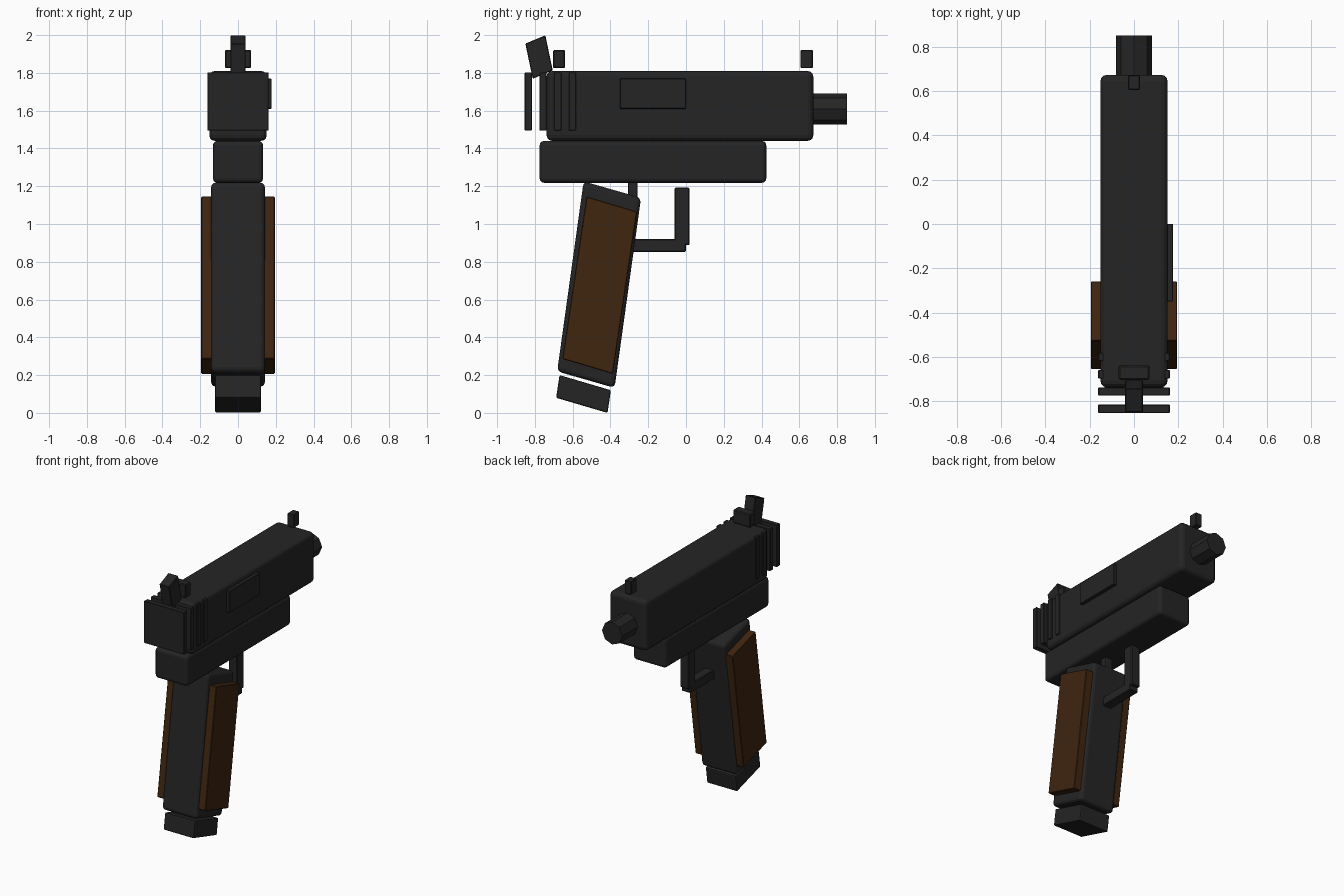
import bpy
import bmesh
from math import radians
from mathutils import Matrix, Vector

cube = bpy.data.objects.get("Cube")
if cube:
    bpy.data.objects.remove(cube, do_unlink=True)


def make_material(name, rgb):
    mat = bpy.data.materials.new(name)
    mat.use_nodes = True
    mat.diffuse_color = (*rgb, 1)
    mat.node_tree.nodes["Principled BSDF"].inputs["Base Color"].default_value = (*rgb, 1)
    return mat


STEEL = make_material("dark steel", (0.018, 0.018, 0.018))
WOOD = make_material("brown wood", (0.05, 0.019, 0.005))


def finish(name, bm, mat, bevel=0.0, segments=3):
    """Turn a bmesh into an object with one material and rounded edges."""
    bmesh.ops.recalc_face_normals(bm, faces=bm.faces)
    mesh = bpy.data.meshes.new(name)
    bm.to_mesh(mesh)
    bm.free()
    mesh.materials.append(mat)
    obj = bpy.data.objects.new(name, mesh)
    bpy.context.collection.objects.link(obj)
    if bevel:
        mod = obj.modifiers.new("rounded edges", "BEVEL")
        mod.width = bevel
        mod.segments = segments
        mod.limit_method = "ANGLE"
        mod.angle_limit = radians(40)
    return obj


def slanted(name, x, centre, u, v, mat=STEEL, bevel=0.0, segments=3):
    """Block across x = (low, high) whose side is a parallelogram in y, z."""
    bm = bmesh.new()
    bmesh.ops.create_cube(bm, size=2)
    c, u, v = Vector(centre), Vector(u), Vector(v)
    for vert in bm.verts:
        side = c + u * vert.co.y + v * vert.co.z
        vert.co = (x[0] if vert.co.x < 0 else x[1], side.x, side.y)
    return finish(name, bm, mat, bevel, segments)


def box(name, x, y, z, bevel=0.0, segments=3):
    """Upright block given by its low and high limits."""
    centre = ((y[0] + y[1]) / 2, (z[0] + z[1]) / 2)
    return slanted(name, x, centre, ((y[1] - y[0]) / 2, 0), (0, (z[1] - z[0]) / 2),
                   STEEL, bevel, segments)


# Slide and frame
box("slide", (-0.152, 0.152), (-0.738, 0.674), (1.44, 1.81), 0.03)
box("frame", (-0.133, 0.133), (-0.775, 0.425), (1.218, 1.44), 0.024)
box("ejection_port", (0.14, 0.177), (-0.35, 0), (1.61, 1.77), 0.003, 1)

# Rear grip ribs, evenly spaced plates
for i in range(4):
    y = -0.835 + 0.078 * i
    box(f"slide_rib_{i + 1}", (-0.162, 0.162), (y - 0.019, y + 0.019), (1.495, 1.802), 0.003, 1)

# Octagonal barrel
bm = bmesh.new()
bmesh.ops.create_cone(bm, cap_ends=True, segments=8, radius1=0.082, radius2=0.082, depth=0.35,
                      matrix=Matrix.Translation((0, 0.677, 1.608)) @ Matrix.Rotation(radians(90), 4, "X"))
finish("barrel", bm, STEEL)

# Sights and hammer
box("front_sight", (-0.026, 0.026), (0.606, 0.672), (1.825, 1.922), 0.004, 1)
box("rear_sight", (-0.07, 0.07), (-0.704, -0.64), (1.825, 1.922), 0.006, 1)
slanted("hammer", (-0.04, 0.04), (-0.778, 1.884), (0.053, 0.022), (0.0195, -0.093), STEEL, 0.004, 1)

# Grip, side panels and magazine base
slanted("grip", (-0.142, 0.142), (-0.46, 0.679), (0.152, -0.0435), (0.07, 0.503), STEEL, 0.024)
for name, x in (("right_grip_panel", (-0.195, -0.11)), ("left_grip_panel", (0.11, 0.195))):
    slanted(name, x, (-0.457, 0.676), (0.134, -0.04), (0.064, 0.43), WOOD, 0.004, 1)
slanted("magazine_base", (-0.122, 0.122), (-0.5425, 0.1), (0.136, -0.04), (0.009, 0.06), STEEL, 0.008, 2)

# Trigger and guard
box("trigger", (-0.03, 0.03), (-0.307, -0.257), (1.06, 1.225), 0.006, 2)
box("trigger_guard_front", (-0.035, 0.035), (-0.06, 0.018), (0.888, 1.192), 0.005, 1)
box("trigger_guard_bottom", (-0.035, 0.035), (-0.32, 0), (0.853, 0.92), 0.005, 1)
